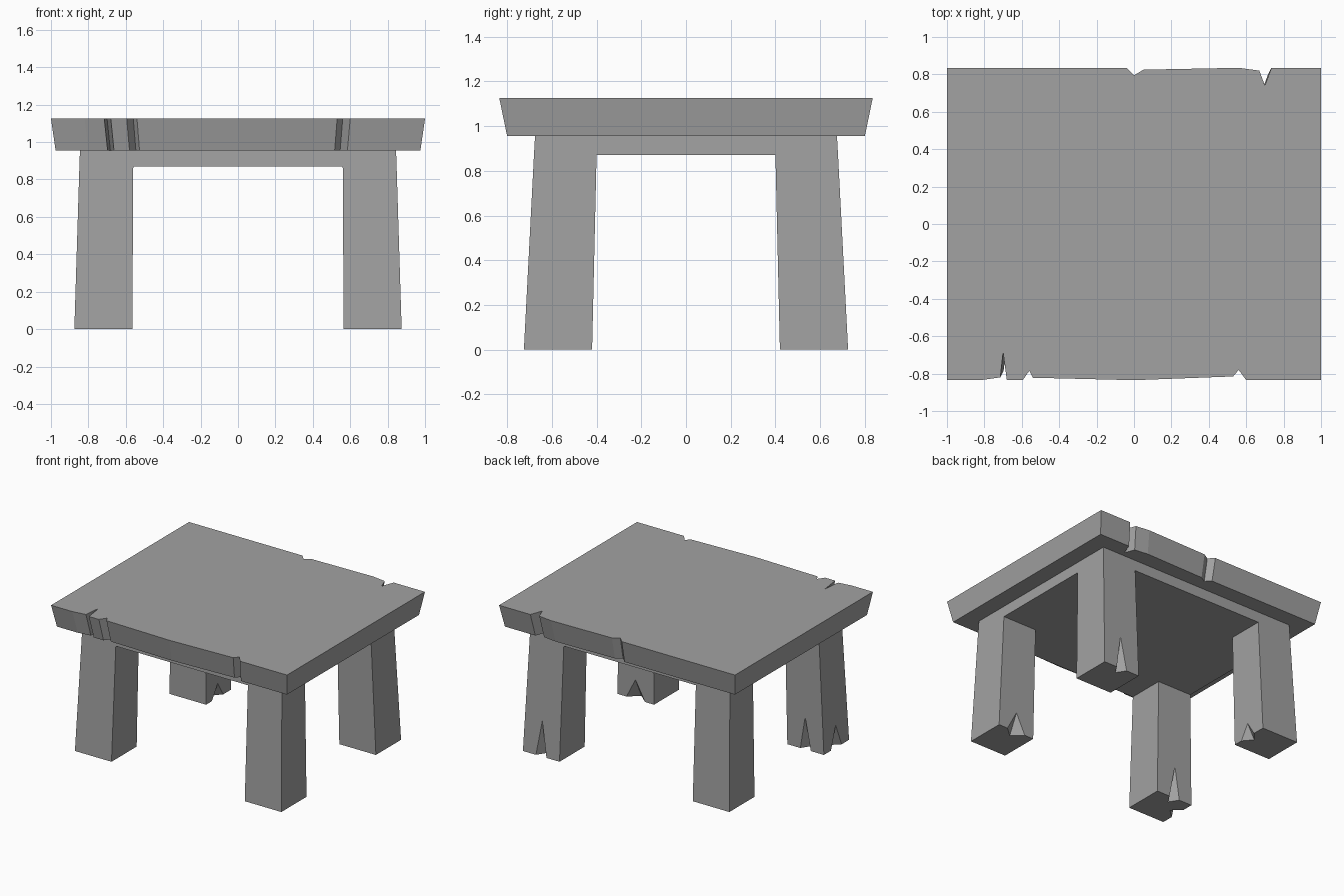
import bpy
import bmesh
from mathutils import Vector

cube = bpy.data.objects.get("Cube")
if cube:
    bpy.data.objects.remove(cube, do_unlink=True)

# Single stone-grey material
grey = bpy.data.materials.new("worn_grey")
grey.use_nodes = True
colour = (0.36, 0.36, 0.36, 1)
grey.diffuse_color = colour
shader = next(n for n in grey.node_tree.nodes if n.type == 'BSDF_PRINCIPLED')
shader.inputs["Base Color"].default_value = colour
shader.inputs["Roughness"].default_value = 0.8


def finish(bm, name):
    """Turn a bmesh into a flat-shaded object."""
    bmesh.ops.recalc_face_normals(bm, faces=bm.faces)
    mesh = bpy.data.meshes.new(name)
    bm.to_mesh(mesh)
    bm.free()
    mesh.materials.append(grey)
    obj = bpy.data.objects.new(name, mesh)
    bpy.context.collection.objects.link(obj)
    return obj


def bridge(bm, lower, upper):
    """Wall of quads between two closed rings."""
    for i in range(len(lower)):
        j = (i + 1) % len(lower)
        bm.faces.new((lower[i], lower[j], upper[j], upper[i]))


# Table top: chipped outline, tapering towards its underside
SLAB_LOW, SLAB_HIGH = 0.955, 1.125
EDGE = 0.835
front = [(-1, -EDGE), (-0.82, -EDGE), (-0.715, -0.82), (-0.70, -0.685),
         (-0.68, -EDGE), (-0.595, -EDGE), (-0.56, -0.785), (-0.54, -0.822),
         (0, -EDGE), (0.53, -0.815), (0.56, -0.78), (0.60, -EDGE), (1, -EDGE)]
back = [(1, EDGE), (0.735, EDGE), (0.70, 0.74), (0.67, 0.82), (0.56, EDGE),
        (0.05, 0.825), (0, 0.795), (-0.04, EDGE), (-1, EDGE)]
outline = front + back
bm = bmesh.new()
low = [bm.verts.new((x * 0.975, y * 0.958, SLAB_LOW)) for x, y in outline]
high = [bm.verts.new((x, y, SLAB_HIGH)) for x, y in outline]
bridge(bm, low, high)
bm.faces.new(low)
bm.faces.new(high)
finish(bm, "table_top")

# Base: shallow apron block with four splayed legs growing out of its corners
APRON = 0.87
xs = (-0.848, -0.56, 0.56, 0.848)
ys = (-0.68, -0.40, 0.40, 0.68)
foot_xs = (-0.875, -0.565, 0.565, 0.875)
foot_ys = (-0.725, -0.42, 0.42, 0.725)
bm = bmesh.new()
grid = [[bm.verts.new((x, y, APRON)) for y in ys] for x in xs]
for i in range(3):
    for j in range(3):
        cells = [(i, j), (i + 1, j), (i + 1, j + 1), (i, j + 1)]
        ring = [grid[a][b] for a, b in cells]
        if i == 1 or j == 1:
            bm.faces.new(ring)
        else:
            foot = [bm.verts.new((foot_xs[a], foot_ys[b], 0)) for a, b in cells]
            bridge(bm, foot, ring)
            bm.faces.new(foot)
rim = ([grid[i][0] for i in range(3)] + [grid[3][j] for j in range(3)]
       + [grid[i][3] for i in (3, 2, 1)] + [grid[0][j] for j in (3, 2, 1)])
top = [bm.verts.new((v.co.x * 0.9965, v.co.y * 0.993, SLAB_LOW)) for v in rim]
bridge(bm, rim, top)
bm.faces.new(top)
bmesh.ops.dissolve_limit(bm, angle_limit=0.02, verts=bm.verts, edges=bm.edges)
base = finish(bm, "legs_and_apron")


# Splits in the feet: pointed wedges cut upwards from the floor
def add_wedge(bm, x, y, normal, lean, width, depth, height):
    n = Vector(normal)
    side = Vector((-n.y, n.x, 0))
    foot = Vector((x, y, -0.002))
    out = 0.02
    half = width / 2 * (depth + out) / depth
    pts = [foot + n * out + side * half, foot + n * out - side * half,
           foot - n * depth, Vector((x, y, height)) + n * lean * height]
    a, b, c, d = [bm.verts.new(p) for p in pts]
    for f in ((a, b, c), (a, b, d), (b, c, d), (c, a, d)):
        bm.faces.new(f)


bm = bmesh.new()
BACK, LEFT, RIGHT = (0, 1, 0), (1, 0, 0), (-1, 0, 0)
add_wedge(bm, 0.72, 0.725, BACK, -0.05, 0.09, 0.07, 0.27)
add_wedge(bm, 0.72, -0.42, BACK, 0.02, 0.16, 0.07, 0.15)
add_wedge(bm, -0.72, -0.42, BACK, 0.02, 0.09, 0.07, 0.25)
add_wedge(bm, -0.565, 0.56, LEFT, 0.006, 0.14, 0.06, 0.11)
add_wedge(bm, -0.875, -0.57, RIGHT, -0.03, 0.13, 0.07, 0.17)
cutter = finish(bm, "split_cutter")
cutter.hide_render = True

cut = base.modifiers.new("foot_splits", 'BOOLEAN')
cut.operation = 'DIFFERENCE'
cut.solver = 'EXACT'
cut.object = cutter
bpy.ops.object.select_all(action='DESELECT')
bpy.context.view_layer.objects.active = base
base.select_set(True)
bpy.ops.object.modifier_apply(modifier=cut.name)
bpy.data.objects.remove(cutter, do_unlink=True)
